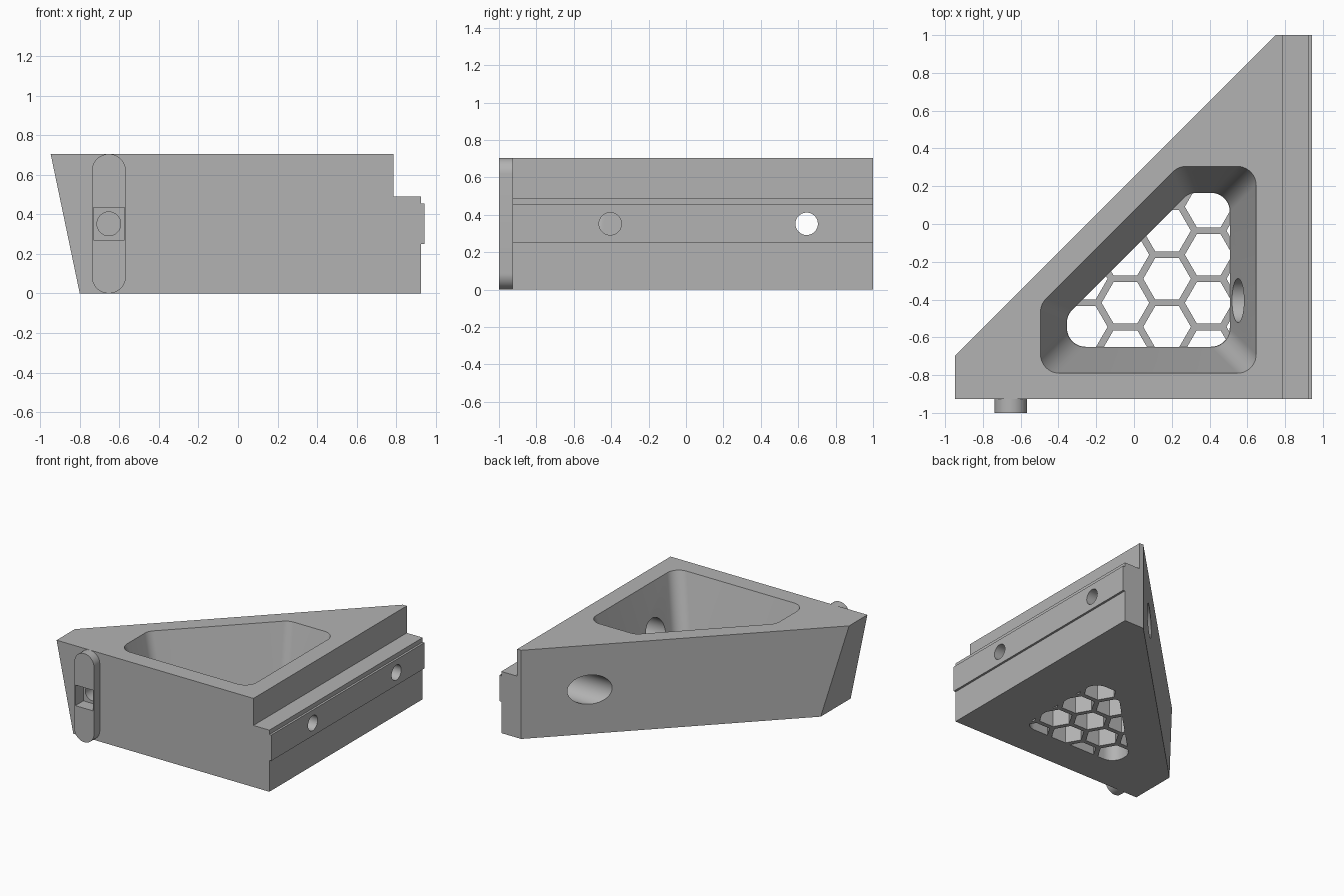
import bpy, bmesh, math
from mathutils import Vector, Matrix

if "Cube" in bpy.data.objects:
    bpy.data.objects.remove(bpy.data.objects["Cube"], do_unlink=True)

grey = bpy.data.materials.new("plain_grey")
grey.use_nodes = True
GREY = (0.45, 0.45, 0.45, 1)
grey.diffuse_color = GREY
grey.node_tree.nodes["Principled BSDF"].inputs["Base Color"].default_value = GREY


def finish(name, bm):
    bmesh.ops.recalc_face_normals(bm, faces=bm.faces)
    mesh = bpy.data.meshes.new(name)
    bm.to_mesh(mesh)
    bm.free()
    mesh.materials.append(grey)
    ob = bpy.data.objects.new(name, mesh)
    bpy.context.collection.objects.link(ob)
    return ob


def loft(bm, rings):
    """Skin a stack of equal-length point rings and cap both ends."""
    rows = [[bm.verts.new(p) for p in ring] for ring in rings]
    n = len(rows[0])
    for a, b in zip(rows, rows[1:]):
        for i in range(n):
            j = (i + 1) % n
            bm.faces.new((a[i], a[j], b[j], b[i]))
    bm.faces.new(rows[0])
    bm.faces.new(rows[-1])


def along_y(profile, y0, y1):
    return [[(x, y, z) for x, z in profile] for y in (y0, y1)]


def along_z(outline, z0, z1):
    return [[(x, y, z) for x, y in outline] for z in (z0, z1)]


def circle(cx, cy, r, n=48, start=0.0, sweep=math.tau):
    return [(cx + r * math.cos(start + sweep * i / n),
             cy + r * math.sin(start + sweep * i / n)) for i in range(n)]


def pocket_outline(inset, radius=0.1, steps=10):
    """Rounded five-sided outline with one diagonal side."""
    x0, x1 = -0.495 + inset, 0.647 - inset
    y0, y1 = -0.79 + inset, 0.305 - inset
    c = 0.07 - inset * math.sqrt(2)
    pts = [Vector(p) for p in ((x0, y0), (x1, y0), (x1, y1), (y1 - c, y1), (x0, x0 + c))]
    out = []
    for i, p in enumerate(pts):
        a = (pts[i - 1] - p).normalized()
        b = (pts[(i + 1) % len(pts)] - p).normalized()
        half = a.angle(b) / 2
        centre = p + (a + b).normalized() * radius / math.sin(half)
        s = p + a * radius / math.tan(half) - centre
        turn = math.pi - 2 * half
        for k in range(steps + 1):
            out.append(tuple(centre + Matrix.Rotation(turn * k / steps, 2) @ s))
    return out


def cut(ob, tool, mode='DIFFERENCE'):
    """Apply a boolean immediately."""
    tool.hide_render = True
    mod = ob.modifiers.new("cut", 'BOOLEAN')
    mod.operation, mod.solver, mod.object = mode, 'EXACT', tool
    deps = bpy.context.evaluated_depsgraph_get()
    deps.update()
    mesh = bpy.data.meshes.new_from_object(ob.evaluated_get(deps))
    ob.modifiers.clear()
    ob.data = mesh


def discard(*tools):
    for t in tools:
        bpy.data.objects.remove(t, do_unlink=True)


# Wedge body: stepped rail profile run front to back, then sliced diagonally
profile = [(-0.80, 0), (0.925, 0), (0.925, 0.25), (0.942, 0.25), (0.942, 0.455),
           (0.925, 0.455), (0.925, 0.49), (0.785, 0.49), (0.785, 0.705), (-0.947, 0.705)]
bm = bmesh.new()
loft(bm, along_y(profile, -0.927, 1.0))
bmesh.ops.bisect_plane(bm, geom=bm.verts[:] + bm.edges[:] + bm.faces[:],
                       plane_co=(0, 0.25, 0), plane_no=(-1, 1, 0), clear_outer=True)
bmesh.ops.holes_fill(bm, edges=[e for e in bm.edges if e.is_boundary], sides=0)
body = finish("bracket_body", bm)

# Tapered pocket
FLOOR = 0.2
wide, narrow = pocket_outline(0), pocket_outline(0.138)
bm = bmesh.new()
loft(bm, along_z(narrow, FLOOR, FLOOR)[:1] + along_z(wide, 0.705, 0.8))
pocket = finish("pocket_cutter", bm)
cut(body, pocket)

# Honeycomb openings, trimmed to the pocket floor
PITCH = 0.2545
STEP = PITCH * math.sqrt(3) / 2
bm = bmesh.new()
for col in range(-2, 3):
    for row in range(-2, 4):
        cx = 0.175 + col * STEP
        cy = -0.29 + (row + (col % 2) / 2) * PITCH
        loft(bm, along_z(circle(cx, cy, 0.126, 6), -0.1, FLOOR + 0.1))
hexes = finish("honeycomb_cutter", bm)
bm = bmesh.new()
loft(bm, along_z(pocket_outline(0.14), -0.05, FLOOR + 0.05))
trim = finish("floor_trim", bm)
cut(hexes, trim, 'INTERSECT')
cut(body, hexes)

# Two counterbored screw holes through the rail
HOLE_Z = 0.352
screws = []
for y, start in ((-0.405, 0.45), (0.645, 0.2)):
    bm = bmesh.new()
    rings = [[(x, y + u, HOLE_Z + v) for u, v in circle(0, 0, r)]
             for x, r in ((start, 0.116), (0.74, 0.116), (0.74, 0.06), (1.1, 0.06))]
    loft(bm, rings)
    screws.append(finish("screw_cutter", bm))
    cut(body, screws[-1])

# Front alignment key: upright stadium
KEY_X, KEY_R = -0.653, 0.086
stadium = (circle(KEY_X, 0.705 - KEY_R, KEY_R, 24, 0, math.pi) + [(KEY_X - KEY_R, 0.705 - KEY_R)]
           + circle(KEY_X, KEY_R, KEY_R, 24, math.pi, math.pi) + [(KEY_X + KEY_R, KEY_R)])
bm = bmesh.new()
loft(bm, along_y(stadium, -1.0, -0.927))
key = finish("alignment_key", bm)

# Square seat in the key and the blind stepped bore behind it
side = 0.078
square = [(KEY_X + sx * side, HOLE_Z + sz * side * 1.05)
          for sx, sz in ((-1, -1), (1, -1), (1, 1), (-1, 1))]
bm = bmesh.new()
loft(bm, along_y(square, -1.1, -0.9))
seat = finish("seat_cutter", bm)
bm = bmesh.new()
loft(bm, along_y(circle(KEY_X, HOLE_Z, 0.06), -0.95, -0.62))
bore = finish("bore_cutter", bm)
cut(key, seat)
cut(body, seat)
cut(body, bore)

discard(pocket, hexes, trim, seat, bore, *screws)

# Smooth rounded walls, keep hard edges
for ob in (body, key):
    bpy.ops.object.select_all(action='DESELECT')
    ob.select_set(True)
    bpy.context.view_layer.objects.active = ob
    bpy.ops.object.shade_smooth_by_angle(angle=math.radians(25))
